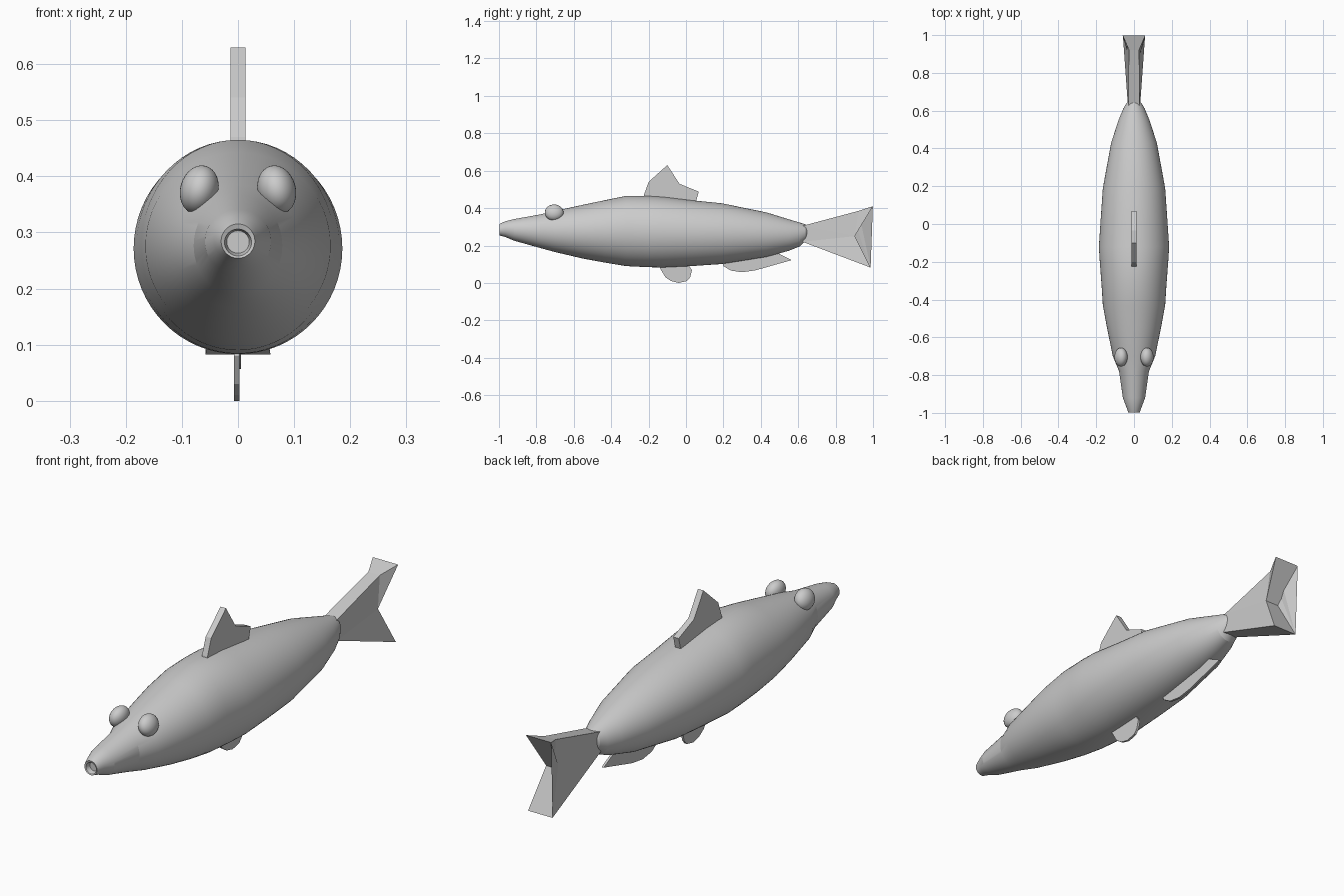
import bpy, bmesh, math

if "Cube" in bpy.data.objects:
    bpy.data.objects.remove(bpy.data.objects["Cube"])


def finish(name, bm, smooth=False):
    bmesh.ops.recalc_face_normals(bm, faces=bm.faces)
    me = bpy.data.meshes.new(name)
    bm.to_mesh(me)
    bm.free()
    ob = bpy.data.objects.new(name, me)
    bpy.context.collection.objects.link(ob)
    if smooth:
        bpy.ops.object.select_all(action='DESELECT')
        bpy.context.view_layer.objects.active = ob
        ob.select_set(True)
        bpy.ops.object.shade_smooth_by_angle(angle=math.radians(12))
    return ob


def loft(name, sections, sides=64):
    """Sections are (y, half width, top z, bottom z)."""
    bm = bmesh.new()
    rings = []
    for y, w, top, bottom in sections:
        c, h = (top + bottom) / 2, (top - bottom) / 2
        rings.append([bm.verts.new((w * math.cos(2 * math.pi * i / sides), y,
                                    c + h * math.sin(2 * math.pi * i / sides)))
                      for i in range(sides)])
    for a, b in zip(rings, rings[1:]):
        for i in range(sides):
            j = (i + 1) % sides
            bm.faces.new((a[i], a[j], b[j], b[i]))
    bm.faces.new(rings[0])
    bm.faces.new(rings[-1])
    return finish(name, bm, True)


def fin(name, profile, x=0.0):
    """Side outline of (y, z, half thickness)."""
    bm = bmesh.new()
    left = [bm.verts.new((x - t, y, z)) for y, z, t in profile]
    right = [bm.verts.new((x + t, y, z)) for y, z, t in profile]
    n = len(profile)
    faces = [bm.faces.new(left), bm.faces.new(right)]
    for i in range(n):
        j = (i + 1) % n
        bm.faces.new((left[i], left[j], right[j], right[i]))
    bmesh.ops.triangulate(bm, faces=faces)
    return finish(name, bm)


# Body, starting inside the small recessed mouth
loft("body", [
    (-0.975, 0.020, 0.303, 0.263),
    (-0.995, 0.024, 0.306, 0.258),
    (-0.998, 0.030, 0.315, 0.254),
    (-0.965, 0.042, 0.330, 0.245),
    (-0.92, 0.059, 0.341, 0.226),
    (-0.78, 0.079, 0.366, 0.187),
    (-0.70, 0.112, 0.385, 0.165),
    (-0.55, 0.143, 0.418, 0.130),
    (-0.43, 0.165, 0.443, 0.108),
    (-0.32, 0.172, 0.465, 0.090),
    (-0.20, 0.181, 0.465, 0.084),
    (-0.12, 0.186, 0.460, 0.083),
    (0.03, 0.176, 0.442, 0.090),
    (0.19, 0.165, 0.426, 0.101),
    (0.43, 0.121, 0.377, 0.139),
    (0.55, 0.082, 0.340, 0.172),
    (0.61, 0.057, 0.322, 0.196),
    (0.64, 0.040, 0.312, 0.225),
    (0.655, 0.022, 0.295, 0.250),
])

# Eyes
for side, label in ((-1, "left"), (1, "right")):
    bpy.ops.mesh.primitive_uv_sphere_add(
        segments=32, ring_count=16, radius=1,
        location=(side * 0.069, -0.705, 0.376),
        rotation=(0, side * math.radians(-15), 0))
    eye = bpy.context.object
    eye.name = label + "_eye"
    eye.scale = (0.034, 0.050, 0.044)
    bpy.ops.object.shade_smooth()

# Fins along the back and belly
d = 0.013
fin("dorsal_fin", [(-0.23, 0.44, d), (-0.225, 0.47, d), (-0.20, 0.54, d), (-0.10, 0.63, d),
                   (-0.035, 0.53, d), (0.068, 0.488, d), (0.05, 0.42, d)])
p = 0.005
fin("pelvic_fin", [(-0.14, 0.10, p), (-0.14, 0.08, p), (-0.11, 0.03, p), (-0.08, 0.01, p),
                   (-0.04, 0.0, p), (0.005, 0.01, p), (0.022, 0.03, p), (0.032, 0.068, p),
                   (0.01, 0.10, p)], x=-0.002)
fin("anal_fin", [(0.19, 0.12, p), (0.20, 0.09, p), (0.24, 0.066, p), (0.30, 0.057, p),
                 (0.37, 0.067, p), (0.565, 0.122, p), (0.48, 0.165, p)])

# Tail fin, widening towards its tips
fin("tail_fin", [(0.62, 0.305, 0.030), (0.92, 0.385, 0.027), (0.997, 0.41, 0.060),
                 (0.90, 0.25, 0.032), (0.985, 0.082, 0.058), (0.62, 0.22, 0.032)])

# Span exactly two units
tail = bpy.data.objects["tail_fin"]
tail.location.y = 0.002
